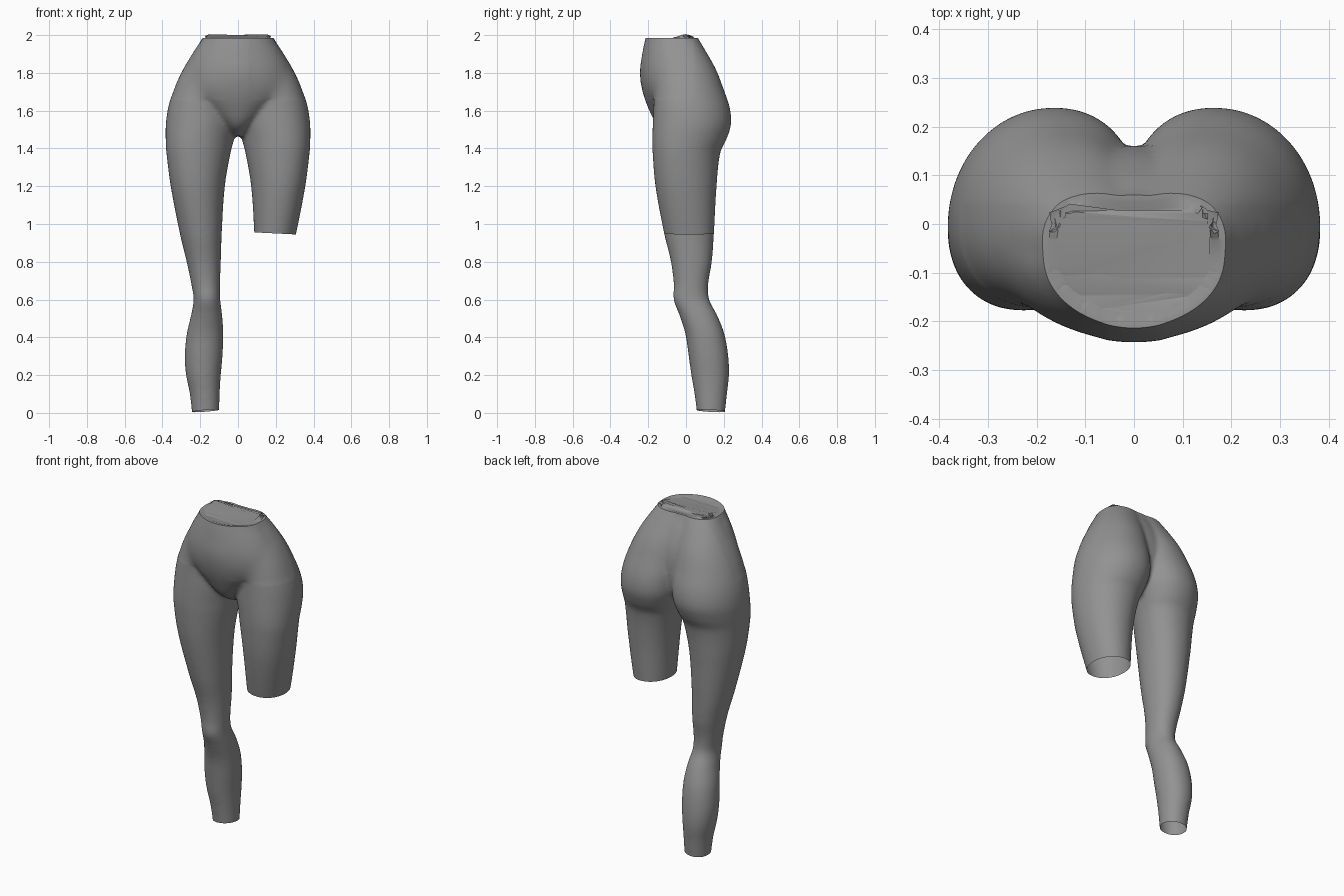
import bpy, bmesh, math
from mathutils import Vector

if "Cube" in bpy.data.objects:
    bpy.data.objects.remove(bpy.data.objects["Cube"])

# Leg and hip sections (right side): z, inner x, outer x, front y, back y, lean
LEG = [
    (-0.06, .102, .238, .065, .20, 0), (.10, .097, .255, .045, .217, 0),
    (.20, .091, .275, .028, .228, 0), (.30, .082, .282, .014, .224, 0),
    (.42, .078, .271, -.004, .203, 0), (.52, .084, .248, -.036, .164, 0),
    (.60, .094, .235, -.066, .123, 0), (.68, .095, .247, -.065, .118, 0),
    (.80, .091, .272, -.080, .137, 0), (.95, .086, .308, -.116, .148, 0),
    (1.2, .070, .356, -.162, .162, .01), (1.38, .040, .378, -.177, .182, .02),
    (1.45, .022, .381, -.178, .215, .025), (1.53, .002, .380, -.176, .239, .025),
    (1.62, -.005, .367, -.172, .231, .025), (1.72, -.01, .337, -.170, .197, .02),
    (1.82, -.02, .292, -.165, .158, .01), (1.92, -.03, .232, -.13, .102, 0),
    (2.04, -.04, .155, -.10, .03, 0)]
# Belly and pelvis sections: z, half width, front y, back y
BELLY = [
    (1.465, .035, -.07, .07), (1.52, .090, -.148, .125), (1.60, .185, -.194, .155),
    (1.70, .290, -.230, .160), (1.80, .285, -.244, .145), (1.90, .240, -.232, .105),
    (1.97, .195, -.218, .066), (2.04, .160, -.20, .04)]


def refine(rows, n=6):
    """Smooth cubic interpolation between sections."""
    out = []
    for i in range(len(rows) - 1):
        a, b, c, d = (rows[max(0, min(len(rows) - 1, i + k))] for k in (-1, 0, 1, 2))
        h = c[0] - b[0]
        for j in range(n):
            t = j / n
            row = []
            for p, q, r, s in zip(a, b, c, d):
                m0 = (r - p) / (c[0] - a[0]) * h
                m1 = (s - q) / (d[0] - b[0]) * h
                row.append((2*t**3 - 3*t*t + 1) * q + (t**3 - 2*t*t + t) * m0
                           + (3*t*t - 2*t**3) * r + (t**3 - t*t) * m1)
            row[0] = b[0] + t * h
            out.append(row)
    return out + [list(rows[-1])]


def loft(bm, rows, side, power, n=48):
    """Closed skin through rounded sections."""
    rings = []
    for z, x0, x1, y0, y1, lean in refine(rows):
        ring = []
        for k in range(n):
            a = 2 * math.pi * k / n
            c, s = math.cos(a), math.sin(a)
            c = math.copysign(abs(c) ** (2 / power), c)
            s = math.copysign(abs(s) ** (2 / power), s)
            x = (x0 + x1) / 2 + c * (x1 - x0) / 2 - lean * s
            y = (y0 + y1) / 2 + s * (y1 - y0) / 2
            ring.append(bm.verts.new((side * x, y, z)))
        rings.append(ring)
    faces = [bm.faces.new(rings[0]), bm.faces.new(rings[-1])]
    for r, q in zip(rings, rings[1:]):
        for k in range(n):
            m = (k + 1) % n
            faces.append(bm.faces.new((r[k], r[m], q[m], q[k])))
    bmesh.ops.recalc_face_normals(bm, faces=faces)


def cut(bm, co, normal, test):
    """Slice off the part on the normal side, return the rim edges."""
    faces = [f for f in bm.faces if test(f.calc_center_median())]
    geom = list({v for f in faces for v in f.verts}) + \
        list({e for f in faces for e in f.edges}) + faces
    res = bmesh.ops.bisect_plane(bm, geom=geom, plane_co=co, plane_no=normal, clear_outer=True)
    return [e for e in res['geom_cut'] if isinstance(e, bmesh.types.BMEdge)]


# Body: overlapping lofts fused into one skin
bm = bmesh.new()
loft(bm, LEG, 1, 2.1)
loft(bm, LEG, -1, 2.1)
loft(bm, [(z, -w, w, f, b, 0) for z, w, f, b in BELLY], 1, 1.9)
mesh = bpy.data.meshes.new("lower_body")
bm.to_mesh(mesh)
bm.free()
body = bpy.data.objects.new("lower_body", mesh)
bpy.context.collection.objects.link(body)
bpy.context.view_layer.objects.active = body
body.select_set(True)
remesh = body.modifiers.new("fuse", 'REMESH')
remesh.mode = 'VOXEL'
remesh.voxel_size = 0.01
smooth = body.modifiers.new("soften", 'SMOOTH')
smooth.factor = 0.5
smooth.iterations = 12
for name in ("fuse", "soften"):
    bpy.ops.object.modifier_apply(modifier=name)

bm = bmesh.new()
bm.from_mesh(body.data)
# Extra softening where belly meets hips
soft = [v for v in bm.verts if 1.66 < v.co.z < 2.0 and v.co.y < .04 and abs(v.co.x) > .06]
for i in range(50):
    bmesh.ops.smooth_vert(bm, verts=soft, factor=0.5, use_axis_x=True, use_axis_y=True)

# Open cuts at the ankle and the short thigh
cut(bm, Vector((-.17, .13, .011)), Vector((.08, -.06, -1)), lambda c: c.z < .4 and c.x < 0)
cut(bm, Vector((.2, 0, .95)), Vector((-.05, 0, -1)), lambda c: c.z < 1.25 and c.x > 0)
bmesh.ops.recalc_face_normals(bm, faces=bm.faces[:])

# Flat waist cap with a rounded rim that rises over the hip crests
rim = cut(bm, Vector((0, 0, 1.984)), Vector((0, 0, 1)), lambda c: c.z > 1.8)
outer = list({v for e in rim for v in e.verts})
center = Vector((0, -.07, 1.984))
cap = bmesh.ops.contextual_create(bm, geom=rim)['faces']
if cap[0].normal.z < 0:
    cap[0].normal_flip()


def crest(v):
    return math.exp(-((abs(v.co.x) - .14) ** 2 + (v.co.y + .005) ** 2) / .0028)


bmesh.ops.inset_region(bm, faces=cap, thickness=.014)
middle = list(cap[0].verts)
bmesh.ops.inset_region(bm, faces=cap, thickness=.016)
for v in middle:
    v.co.z += .016 * crest(v)
for v in outer:
    v.co.z -= .006 - .012 * crest(v)
bm.to_mesh(body.data)
bm.free()
bpy.ops.object.shade_smooth_by_angle(angle=math.radians(40))

# Dark grey finish
grey = bpy.data.materials.new("dark_grey")
grey.diffuse_color = (.29, .29, .29, 1)
grey.use_nodes = True
grey.node_tree.nodes["Principled BSDF"].inputs["Base Color"].default_value = grey.diffuse_color
body.data.materials.append(grey)
